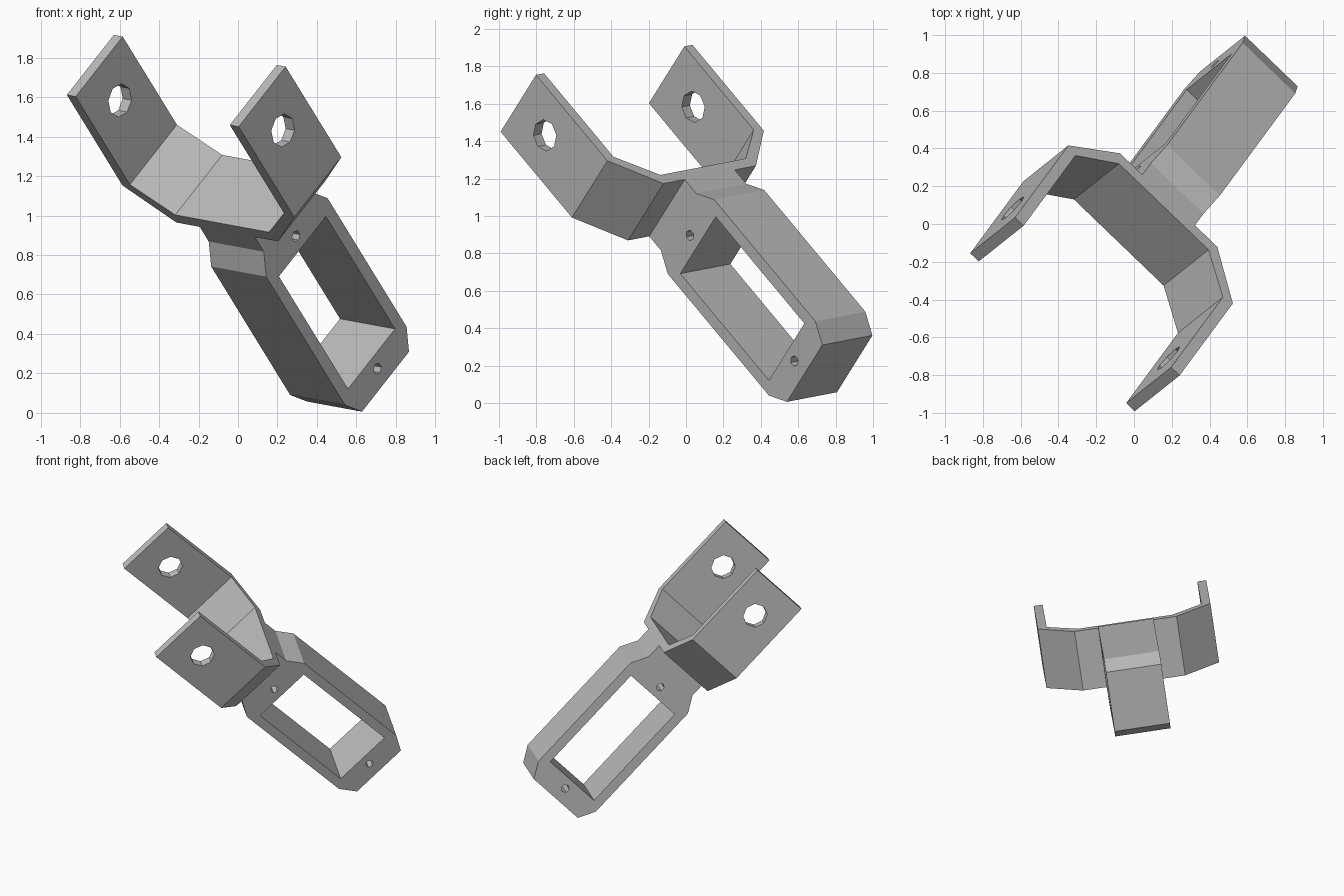
import bpy, bmesh, math
from mathutils import Matrix, Vector

cube = bpy.data.objects.get("Cube")
if cube:
    bpy.data.objects.remove(cube, do_unlink=True)

# Tilted frame of the bracket: local X = length, Y = width, Z = across the arms
length = Vector((0.427, 0.578, -0.695)).normalized()
across = Vector((0.7145, -0.687, -0.1315))
across = (across - length * across.dot(length)).normalized()
width = across.cross(length)
TILT = Matrix((length, width, across)).transposed().to_4x4()

MID_Y, MID_Z = 0.805, -0.117      # symmetry planes
HALF_W = 0.215                    # half width of yoke and window

grey = bpy.data.materials.new("plain_grey")
grey.use_nodes = True
COLOUR = (0.5, 0.5, 0.5, 1)
grey.diffuse_color = COLOUR
grey.node_tree.nodes["Principled BSDF"].inputs["Base Color"].default_value = COLOUR


def prism(name, profile, extrude):
    """Extrude a closed loop of points along a vector."""
    bm = bmesh.new()
    face = bm.faces.new([bm.verts.new(p) for p in profile])
    res = bmesh.ops.extrude_face_region(bm, geom=[face], use_keep_orig=True)
    moved = [g for g in res["geom"] if isinstance(g, bmesh.types.BMVert)]
    bmesh.ops.translate(bm, verts=moved, vec=extrude)
    bmesh.ops.recalc_face_normals(bm, faces=bm.faces)
    mesh = bpy.data.meshes.new(name)
    bm.to_mesh(mesh)
    bm.free()
    mesh.materials.append(grey)
    obj = bpy.data.objects.new(name, mesh)
    bpy.context.collection.objects.link(obj)
    obj.matrix_world = TILT
    return obj


def hole(x, radius, sides):
    """Cutter that runs across the whole bracket."""
    ring = [(x + radius * math.cos(math.tau * i / sides),
             MID_Y + radius * math.sin(math.tau * i / sides), -1) for i in range(sides)]
    return prism("hole_cutter", ring, (0, 0, 2))


def cut(obj, cutters):
    for c in cutters:
        c.hide_render = True
        mod = obj.modifiers.new("cut", "BOOLEAN")
        mod.operation, mod.solver, mod.object = "DIFFERENCE", "EXACT", c
    bpy.context.view_layer.update()
    graph = bpy.context.evaluated_depsgraph_get()
    mesh = bpy.data.meshes.new_from_object(obj.evaluated_get(graph))
    obj.modifiers.clear()
    obj.data = mesh
    for c in cutters:
        bpy.data.objects.remove(c, do_unlink=True)


# Forked yoke: half profile, mirrored, then drilled through both arms
half = [(-0.697, 0.36), (-0.92, 0.609), (-1.58, 0.609),
        (-1.58, 0.546), (-0.938, 0.546), (-0.758, 0.332)]
loop = half + [(x, -z) for x, z in reversed(half)]
yoke = prism("forked_yoke", [(x, MID_Y - HALF_W, MID_Z + z) for x, z in loop],
             (0, 2 * HALF_W, 0))
cut(yoke, [hole(-1.334, 0.085, 8)])

# Motor frame with chamfered outline and a short neck to the yoke
half = [(0.576, HALF_W), (0.461, 0.281), (-0.475, 0.281),
        (-0.59, HALF_W), (-0.697, HALF_W)]
loop = half + [(x, -y) for x, y in reversed(half)]
DEPTH = 0.39
frame = prism("motor_frame", [(x, MID_Y + y, MID_Z - DEPTH / 2) for x, y in loop],
              (0, 0, DEPTH))
window = prism("window_cutter", [(sx * 0.41, MID_Y + sy * HALF_W, -1)
               for sx, sy in ((-1, -1), (1, -1), (1, 1), (-1, 1))], (0, 0, 2))
cut(frame, [window, hole(-0.485, 0.029, 6), hole(0.481, 0.029, 6)])
